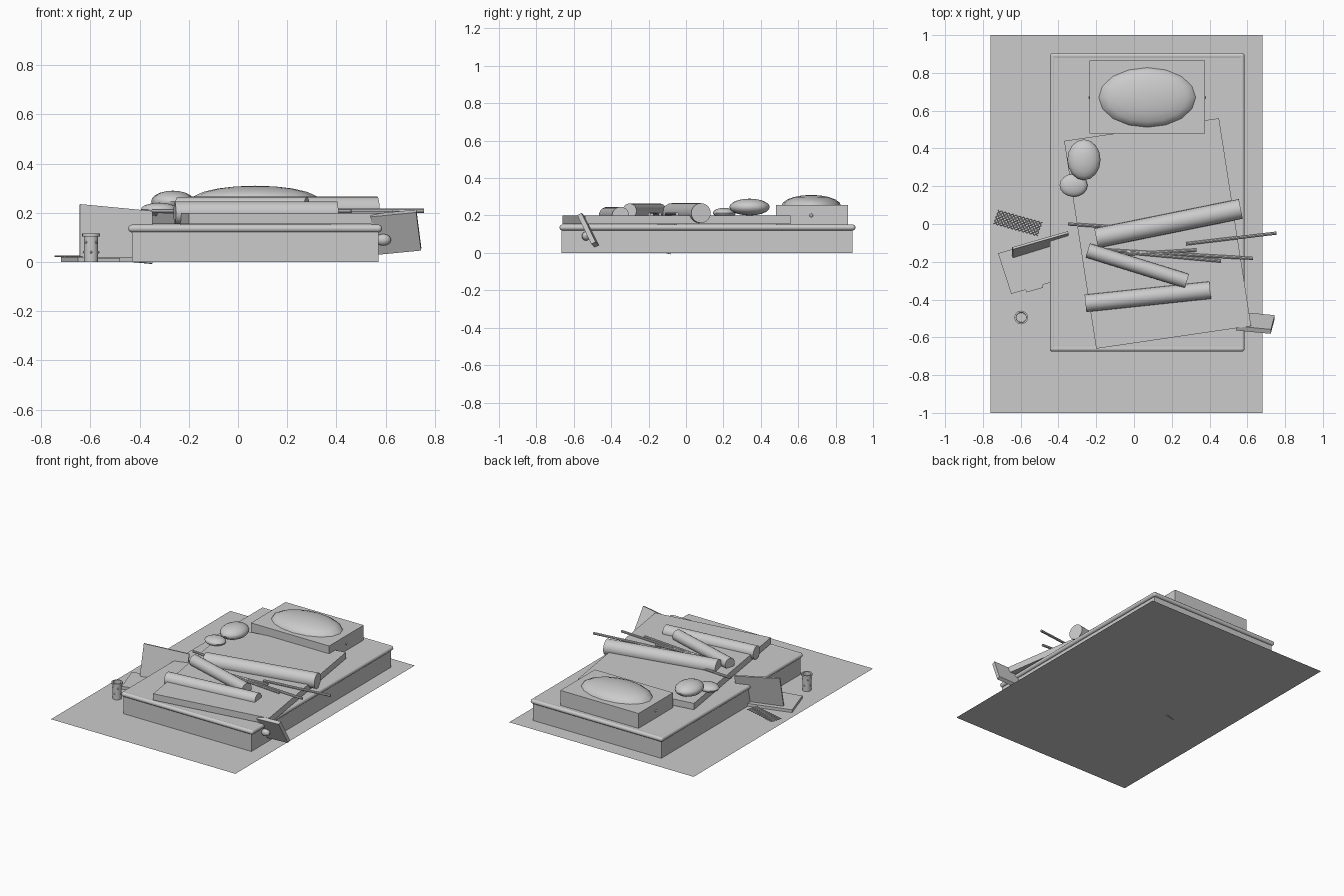
import bpy, bmesh, math
from mathutils import Vector

if "Cube" in bpy.data.objects:
    bpy.data.objects.remove(bpy.data.objects["Cube"])


def mesh_object(name, bm, smooth=False):
    bmesh.ops.recalc_face_normals(bm, faces=bm.faces)
    me = bpy.data.meshes.new(name)
    bm.to_mesh(me)
    bm.free()
    ob = bpy.data.objects.new(name, me)
    bpy.context.collection.objects.link(ob)
    if smooth:
        bpy.ops.object.select_all(action='DESELECT')
        ob.select_set(True)
        bpy.context.view_layer.objects.active = ob
        bpy.ops.object.shade_smooth_by_angle(angle=math.radians(40))
    return ob


def slab(name, origin, u, v, thick):
    """Slanted box from a corner, two edge vectors and a thickness."""
    o, u, v = Vector(origin), Vector(u), Vector(v)
    n = u.cross(v).normalized() * thick
    bm = bmesh.new()
    bmesh.ops.create_cube(bm, size=1)
    for w in bm.verts:
        a, b, c = (k + 0.5 for k in w.co)
        w.co = o + u * a + v * b + n * c
    return mesh_object(name, bm)


def block(name, x0, x1, y0, y1, z0, z1):
    return slab(name, (x0, y0, z0), (x1 - x0, 0, 0), (0, y1 - y0, 0), z1 - z0)


def add_rod(bm, p, q, r, sides):
    p, q = Vector(p), Vector(q)
    d = q - p
    new = bmesh.ops.create_cone(bm, cap_ends=True, segments=sides, radius1=r,
                                radius2=r, depth=d.length)['verts']
    bmesh.ops.rotate(bm, verts=new, matrix=d.to_track_quat('Z', 'Y').to_matrix())
    bmesh.ops.translate(bm, verts=new, vec=(p + q) / 2)


def rods(name, pairs, r, sides=20):
    bm = bmesh.new()
    for p, q in pairs:
        add_rod(bm, p, q, r, sides)
    return mesh_object(name, bm, True)


def ellipsoid(name, c, r, seg=16, rings=10):
    bm = bmesh.new()
    bmesh.ops.create_uvsphere(bm, u_segments=seg, v_segments=rings, radius=1)
    bmesh.ops.scale(bm, verts=bm.verts, vec=r)
    bmesh.ops.translate(bm, verts=bm.verts, vec=c)
    return mesh_object(name, bm, True)


def lathe(name, profile, c, sides=20):
    bm = bmesh.new()
    vs = [bm.verts.new((x, 0, z)) for x, z in profile]
    es = [bm.edges.new(e) for e in zip(vs, vs[1:])]
    bmesh.ops.spin(bm, geom=vs + es, axis=(0, 0, 1), cent=(0, 0, 0),
                   steps=sides, angle=math.tau)
    bmesh.ops.remove_doubles(bm, verts=bm.verts, dist=1e-4)
    bmesh.ops.translate(bm, verts=bm.verts, vec=c)
    return mesh_object(name, bm, True)


# floor sheet
bm = bmesh.new()
bm.faces.new([bm.verts.new(p) for p in
              ((-.76, -1, 0), (.68, -1, 0), (.68, 1, 0), (-.76, 1, 0))])
mesh_object("floor", bm)

# mattress with piped top edge
block("mattress", -.43, .57, -.665, .89, 0, .15)
ring = [(-.43, -.66, .136), (.57, -.66, .136), (.57, .89, .136), (-.43, .89, .136)]
rods("mattress_piping", list(zip(ring, ring[1:] + ring[:1])), .016, 12)
for i, p in enumerate(ring):
    ellipsoid(f"piping_corner_{i}", p, (.016,) * 3, 12, 8)

# blanket lying askew
slab("blanket", (-.20, -.66, .155), (.82, .12, 0), (-.17, 1.10, 0), .045)

# pillow with bulging centre and side buttons
block("pillow", -.235, .375, .48, .865, .15, .255)
ellipsoid("pillow_bulge", (.07, .67, .25), (.26, .16, .06))
for i, x in enumerate((-.235, .375)):
    ellipsoid(f"pillow_button_{i}", (x, .67, .2), (.006, .01, .01), 8, 6)

# crumpled bundles
ellipsoid("large_bundle", (-.265, .34, .245), (.088, .108, .045))
ellipsoid("small_bundle", (-.32, .205, .214), (.074, .061, .027))

# rolled folds on the blanket
rods("fold_roll_back", [((-.20, -.075, .213), (.565, .08, .213))], .053)
rods("fold_roll_middle", [((-.245, -.14, .225), (.28, -.302, .225))], .039)
rods("fold_roll_front", [((-.257, -.42, .2), (.403, -.35, .2))], .046)

# loose sticks
rods("sticks", [((.275, -.105, .208), (.755, -.048, .208)),
                ((-.35, 0, .207), (.1, -.03, .207)),
                ((-.2, -.135, .205), (.63, -.182, .205)),
                ((-.05, -.15, .207), (.46, -.196, .207)),
                ((-.22, -.17, .207), (.33, -.138, .207))], .0085, 8)

# tilted board at the right edge with a round knob
slab("tilted_board", (.56, -.465, .04), (.185, -.018, .018), (-.02, -.075, .155), .026)
ellipsoid("board_knob", (.59, -.535, .09), (.032, .022, .024), 12, 8)

# folded computer: base, front tab and leaning screen
slab("computer_base", (-.65, -.37, .001), (.33, .095, 0), (-.07, .215, 0), .02)
slab("base_tab", (-.57, -.362, .001), (.09, .025, 0), (-.01, .03, 0), .016)
slab("leaning_screen", (-.645, -.168, .02), (.295, .085, -.028), (0, .045, .213), .012)

# diagonal lattice key panel
o, u, v = Vector((-.745, 0, .024)), Vector((.235, -.065, 0)), Vector((.025, .075, 0))
nx, ny = 12, 4
pairs = []
for i in range(-ny, nx + 1):
    for flip in (False, True):
        pts = [(i + j, ny - j if flip else j) for j in range(ny + 1) if 0 <= i + j <= nx]
        if len(pts) > 1:
            pairs.append([o + u * (a / nx) + v * (b / ny) for a, b in (pts[0], pts[-1])])
rods("key_lattice", pairs, .0035, 6)

# open cup with lip and studs
lathe("cup", [(0, 0), (.029, 0), (.029, .104), (.036, .104), (.036, .115),
              (.027, .115), (.025, .012), (0, .012)], (-.597, -.495, 0))
for k in range(8):
    a = k * math.tau / 8
    ellipsoid(f"cup_stud_{k}", (-.597 + .029 * math.cos(a), -.495 + .029 * math.sin(a),
                                .04 + .04 * (k % 2)), (.005,) * 3, 8, 6)
